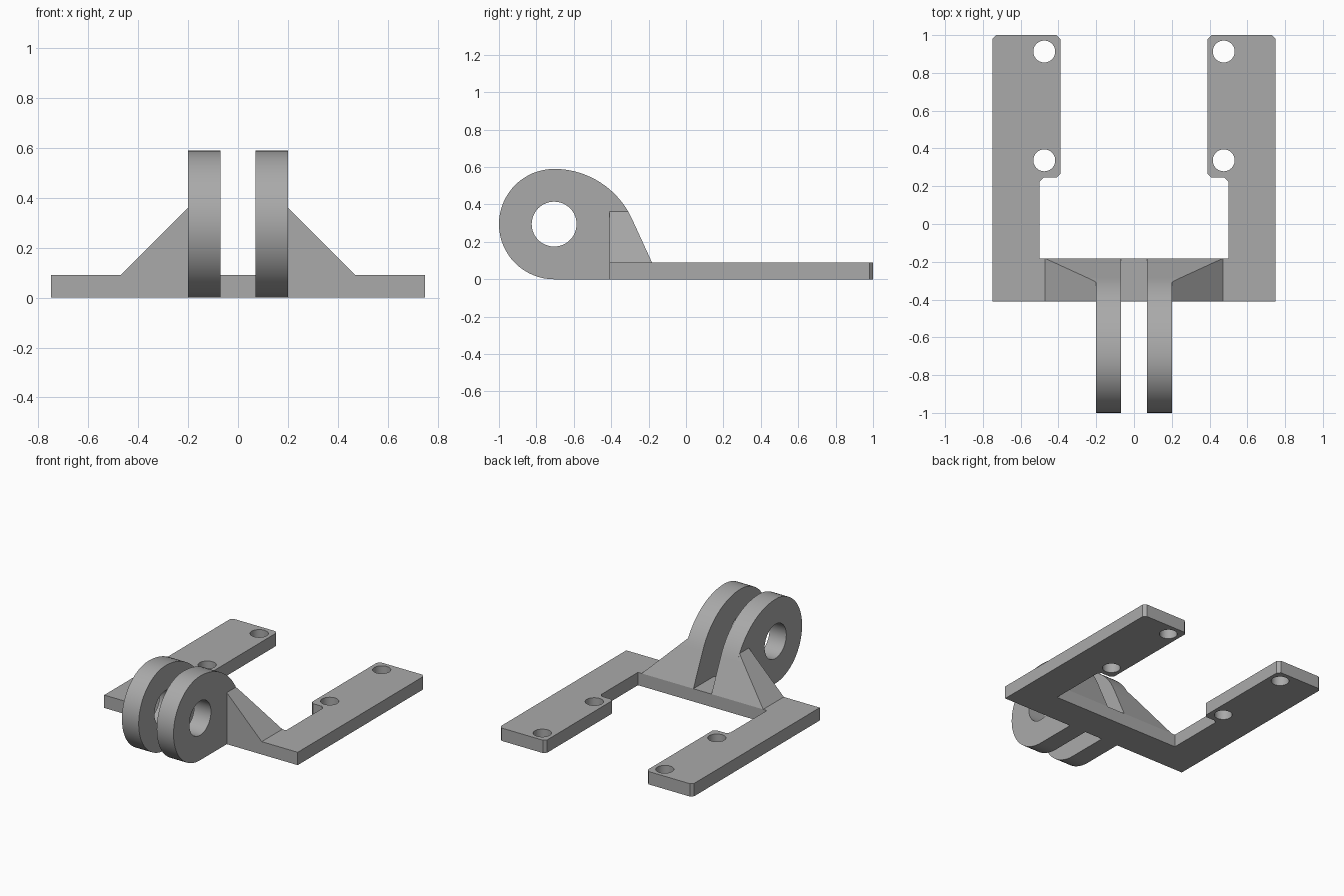
import bpy, bmesh
from math import sin, cos, pi, radians
from mathutils import Matrix, Vector

cube = bpy.data.objects.get("Cube")
if cube:
    bpy.data.objects.remove(cube, do_unlink=True)

grey = bpy.data.materials.new("plain grey")
grey.use_nodes = True
grey.diffuse_color = (0.4, 0.4, 0.4, 1)
grey.node_tree.nodes["Principled BSDF"].inputs["Base Color"].default_value = (0.4, 0.4, 0.4, 1)

THICK = 0.09              # plate thickness
FRONT, BACK = -0.41, -0.182   # cross bar, front and back
EYE_Y, EYE_Z, EYE_R = -0.705, 0.295, 0.295
CROWN_R = 0.458           # large arc over the back of the lugs
SLOPE = radians(66)


def make_object(name, bm):
    bmesh.ops.recalc_face_normals(bm, faces=bm.faces)
    mesh = bpy.data.meshes.new(name)
    bm.to_mesh(mesh)
    bm.free()
    mesh.materials.append(grey)
    obj = bpy.data.objects.new(name, mesh)
    bpy.context.collection.objects.link(obj)
    return obj


def prism(name, points, offset):
    """Extrude a closed outline of 3D points along an offset."""
    bm = bmesh.new()
    face = bm.faces.new([bm.verts.new(p) for p in points])
    extruded = bmesh.ops.extrude_face_region(bm, geom=[face])["geom"]
    verts = [v for v in extruded if isinstance(v, bmesh.types.BMVert)]
    bmesh.ops.translate(bm, vec=Vector(offset), verts=verts)
    return make_object(name, bm)


def drill(obj, centres, radius, axis):
    """Cut round holes through an object along z or x."""
    bm = bmesh.new()
    turn = Matrix.Rotation(pi / 2, 4, 'Y') if axis == 'X' else Matrix()
    for c in centres:
        bmesh.ops.create_cone(bm, cap_ends=True, segments=48, radius1=radius,
                              radius2=radius, depth=1,
                              matrix=Matrix.Translation(c) @ turn)
    cutter = make_object("hole_cutter", bm)
    cutter.hide_render = True
    mod = obj.modifiers.new("holes", 'BOOLEAN')
    mod.operation, mod.solver, mod.object = 'DIFFERENCE', 'EXACT', cutter
    bpy.context.view_layer.objects.active = obj
    bpy.ops.object.modifier_apply(modifier=mod.name)
    bpy.data.objects.remove(cutter, do_unlink=True)


def smooth(obj):
    bpy.ops.object.select_all(action='DESELECT')
    obj.select_set(True)
    bpy.context.view_layer.objects.active = obj
    bpy.ops.object.shade_smooth_by_angle(angle=radians(25))


# Flat U-shaped plate: half outline mirrored, with chamfered arm ends
c = 0.02
half = [(0.75, FRONT), (0.75, 1 - c), (0.75 - c, 1), (0.39 + c, 1), (0.39, 1 - c),
        (0.39, 0.245 + c), (0.39 + c, 0.245), (0.5 - c, 0.245), (0.5, 0.245 - c),
        (0.5, BACK)]
outline = half + [(-x, y) for x, y in reversed(half)]
plate = prism("base_plate", [(x, y, 0) for x, y in outline], (0, 0, THICK))
drill(plate, [(sx * 0.475, y, 0) for sx in (-1, 1) for y in (0.337, 0.913)], 0.058, 'Z')
smooth(plate)


def crown(a):
    return (EYE_Y + CROWN_R * sin(a), EYE_Z + EYE_R - CROWN_R * (1 - cos(a)))


# Lug side profile: round eye, large arc, then a straight slope to the plate
N = 32
profile = [(EYE_Y - EYE_R * sin(pi * i / N), EYE_Z - EYE_R * cos(pi * i / N))
           for i in range(N + 1)]
profile += [crown(SLOPE * i / 16) for i in range(1, 17)]
profile += [(BACK, THICK), (FRONT, THICK), (FRONT, 0)]

for side, s in (("left", 1), ("right", -1)):
    lug = prism(side + "_lug", [(s * 0.07, y, z) for y, z in profile], (s * 0.13, 0, 0))
    drill(lug, [(s * 0.135, EYE_Y, EYE_Z)], 0.12, 'X')
    smooth(lug)

    # Gusset: wedge from the outer lug face down to the plate
    bm = bmesh.new()
    rows = [(BACK, THICK), crown(SLOPE), crown(radians(60))]
    for y, z in rows:
        outer = 0.2 + 0.361 - z
        for x in (0.2, outer):
            for depth in (FRONT, y):
                bm.verts.new((s * x, depth, z))
    bmesh.ops.remove_doubles(bm, verts=bm.verts, dist=0.002)
    bmesh.ops.convex_hull(bm, input=bm.verts)
    bmesh.ops.dissolve_limit(bm, angle_limit=0.02, verts=bm.verts, edges=bm.edges)
    make_object(side + "_gusset", bm)
